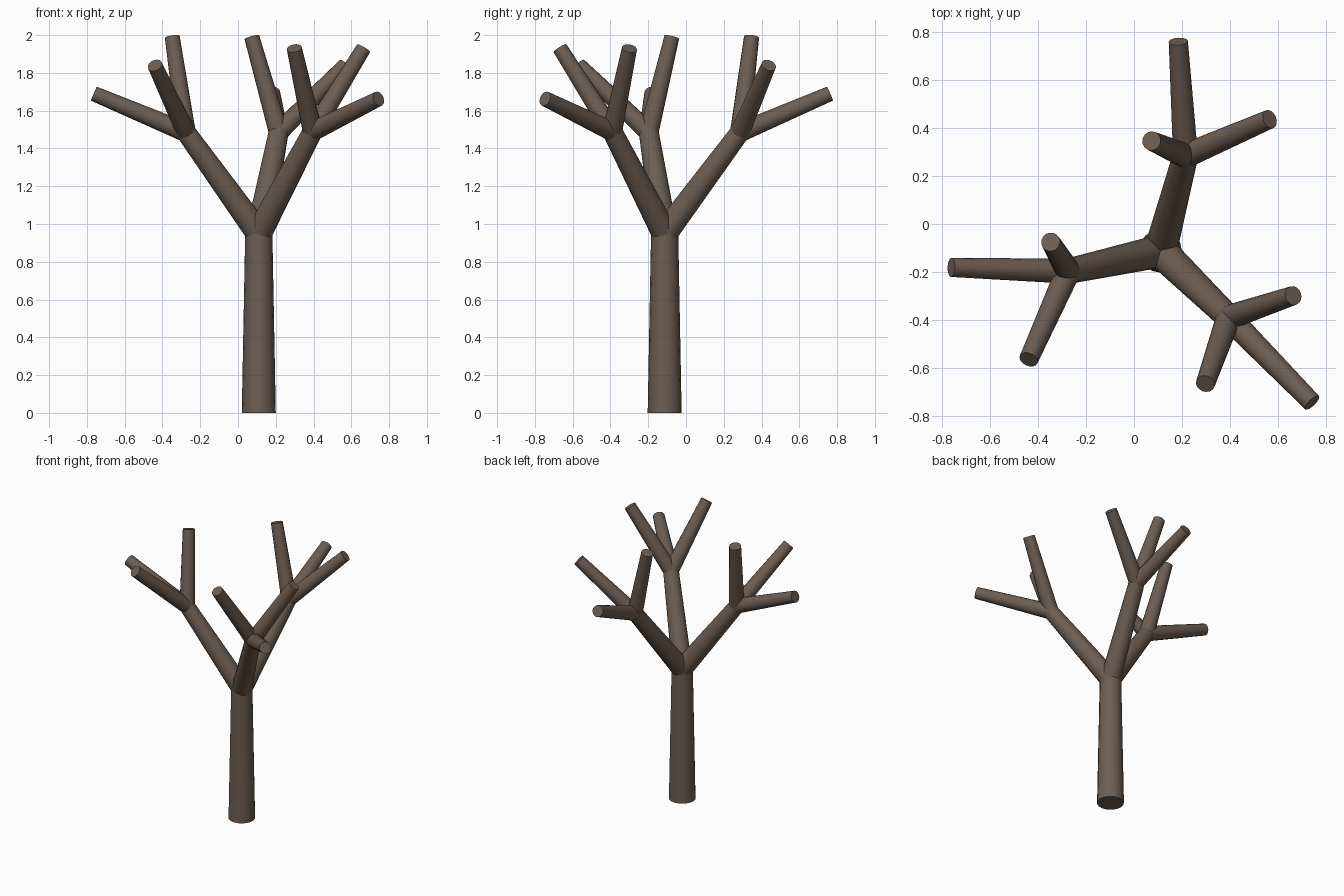
import bpy
from mathutils import Vector

if "Cube" in bpy.data.objects:
    bpy.data.objects.remove(bpy.data.objects["Cube"])

bark = bpy.data.materials.new("bark")
bark.diffuse_color = (0.15, 0.11, 0.085, 1)
bark.use_nodes = True
bark.node_tree.nodes["Principled BSDF"].inputs["Base Color"].default_value = bark.diffuse_color


def limb(name, start, end, r1, r2):
    """Tapered round limb between two points."""
    a, b = Vector(start), Vector(end)
    d = b - a
    bpy.ops.mesh.primitive_cone_add(vertices=16, radius1=r1, radius2=r2,
                                    depth=d.length, location=(a + b) / 2)
    ob = bpy.context.object
    ob.name = name
    ob.rotation_euler = d.to_track_quat('Z', 'Y').to_euler()
    ob.data.materials.append(bark)
    bpy.ops.object.shade_smooth_by_angle()


# Trunk
fork = (0.11, -0.113, 0.95)
limb("trunk", (0.11, -0.113, 0), fork, 0.09, 0.072)

# Each branch: end node, then the tips of its three twigs
branches = {
    "left": ((-0.275, -0.197, 1.485),
             [(-0.763, -0.181, 1.69), (-0.348, -0.075, 1.99), (-0.44, -0.566, 1.84)]),
    "back": ((0.215, 0.285, 1.485),
             [(0.185, 0.762, 1.69), (0.567, 0.438, 1.84), (0.073, 0.347, 1.99)]),
    "right": ((0.395, -0.39, 1.49),
              [(0.744, -0.746, 1.663), (0.665, -0.299, 1.93), (0.298, -0.667, 1.93)]),
}
for side, (node, tips) in branches.items():
    limb(f"{side}_branch", fork, node, 0.069, 0.053)
    for i, tip in enumerate(tips, 1):
        limb(f"{side}_twig_{i}", node, tip, 0.052, 0.04)
